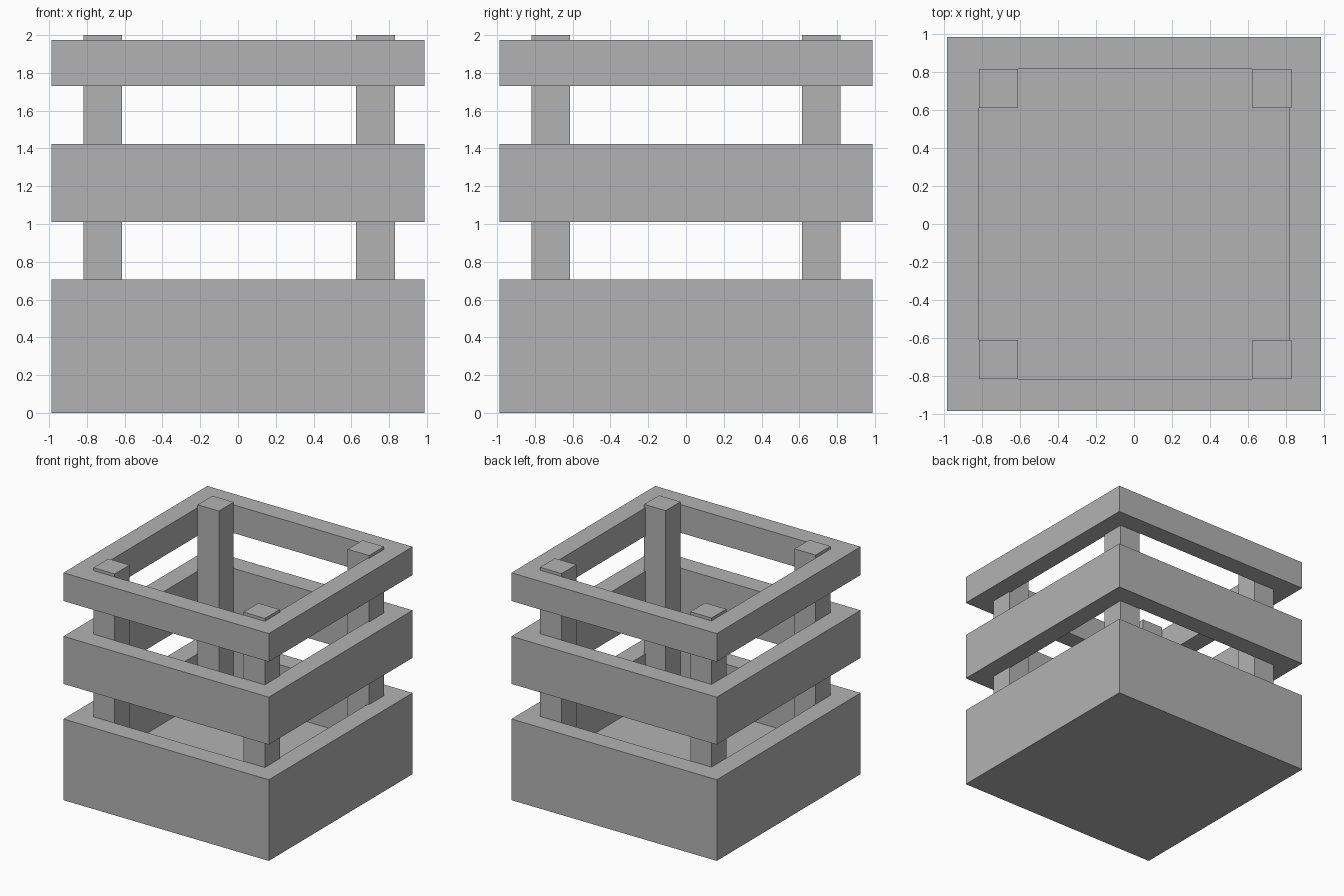
import bpy
import bmesh

if "Cube" in bpy.data.objects:
    bpy.data.objects.remove(bpy.data.objects["Cube"], do_unlink=True)

OUTER, INNER = 0.987, 0.818

grey = bpy.data.materials.new("plain grey")
grey.use_nodes = True
grey.diffuse_color = (0.45, 0.45, 0.45, 1)
grey.node_tree.nodes["Principled BSDF"].inputs["Base Color"].default_value = grey.diffuse_color


def finish(name, bm):
    bmesh.ops.recalc_face_normals(bm, faces=bm.faces[:])
    mesh = bpy.data.meshes.new(name)
    bm.to_mesh(mesh)
    bm.free()
    mesh.materials.append(grey)
    bpy.context.collection.objects.link(bpy.data.objects.new(name, mesh))


def square(bm, half, z):
    return [bm.verts.new((x * half, y * half, z))
            for x, y in ((-1, -1), (1, -1), (1, 1), (-1, 1))]


def square_frame(name, bottom, top, floor=None):
    """Square wall ring; with a floor height it becomes an open tray."""
    bm = bmesh.new()
    inner_z = bottom if floor is None else floor
    loops = [square(bm, OUTER, bottom), square(bm, OUTER, top),
             square(bm, INNER, top), square(bm, INNER, inner_z)]
    pairs = list(zip(loops, loops[1:]))
    if floor is None:
        pairs.append((loops[-1], loops[0]))
    else:
        bm.faces.new(loops[0])
        bm.faces.new(loops[-1])
    for a, b in pairs:
        for i in range(4):
            j = (i + 1) % 4
            bm.faces.new((a[i], a[j], b[j], b[i]))
    finish(name, bm)


def box(name, low, high):
    bm = bmesh.new()
    bmesh.ops.create_cube(bm, size=1)
    for v in bm.verts:
        v.co = [high[i] if v.co[i] > 0 else low[i] for i in range(3)]
    finish(name, bm)


# Solid-bottomed base tray and the two rails above it
FLOOR = 0.28
square_frame("base_tray", 0, 0.705, FLOOR)
square_frame("middle_rail", 1.01, 1.423, None)
square_frame("top_rail", 1.73, 1.975, None)

# Corner posts standing on the tray floor
for side, x0, x1 in (("right", -0.817, -0.613), ("left", 0.625, 0.831)):
    for end, y0, y1 in (("front", -0.817, -0.613), ("back", 0.613, 0.817)):
        box(f"{end}_{side}_post", (x0, y0, FLOOR), (x1, y1, 2.0))
